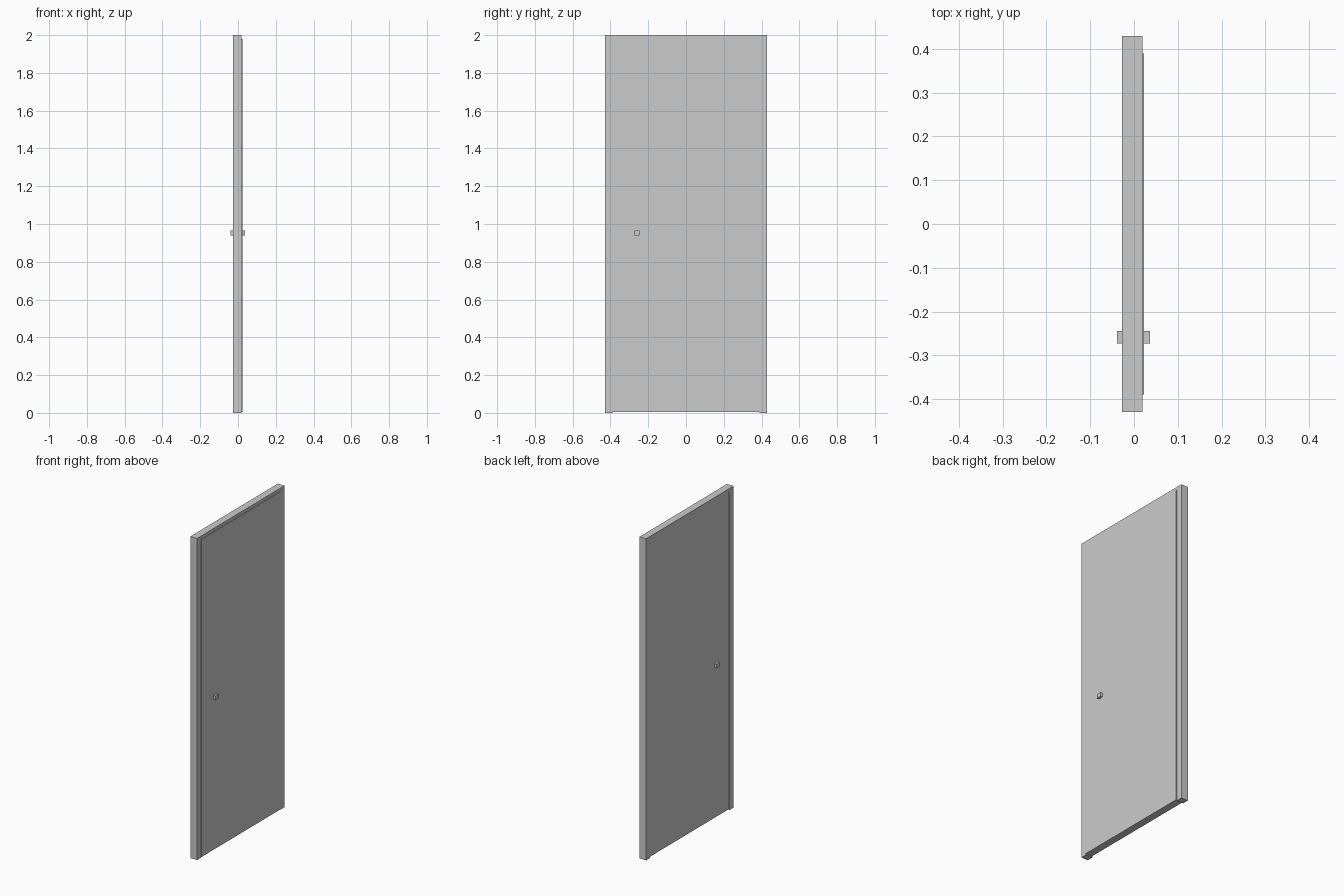
import bpy

cube = bpy.data.objects.get("Cube")
if cube:
    bpy.data.objects.remove(cube, do_unlink=True)

# One plain grey for the whole door
grey = bpy.data.materials.new("light_grey")
grey.use_nodes = True
tone = (0.6, 0.6, 0.6, 1)
grey.diffuse_color = tone
grey.node_tree.nodes["Principled BSDF"].inputs["Base Color"].default_value = tone


def box(name, low, high):
    """Add a box spanning two opposite corners."""
    centre = [(a + b) / 2 for a, b in zip(low, high)]
    bpy.ops.mesh.primitive_cube_add(size=1, location=centre)
    ob = bpy.context.object
    ob.name = name
    ob.scale = [b - a for a, b in zip(low, high)]
    bpy.ops.object.transform_apply(location=False, rotation=False, scale=True)
    ob.data.materials.append(grey)
    return ob


HALF_WIDTH, HEIGHT = 0.43, 2.0
LEAF_HALF, LEAF_TOP = 0.39, 1.98
BACK, FRONT = -0.027, 0.019

# Frame: two jambs and the head between them
for name, side in (("near_jamb", -1), ("far_jamb", 1)):
    y0, y1 = sorted((side * LEAF_HALF, side * HALF_WIDTH))
    box(name, (BACK, y0, 0), (FRONT, y1, HEIGHT))
box("frame_head", (BACK, -LEAF_HALF, LEAF_TOP), (FRONT, LEAF_HALF, HEIGHT))

# Leaf: proud of the frame on one face, set back on the other
box("door_leaf", (-0.023, -LEAF_HALF, 0.005), (0.023, LEAF_HALF, LEAF_TOP))

# Square knobs on both faces
box("outer_knob", (0.023, -0.273, 0.94), (0.037, -0.245, 0.965))
box("inner_knob", (-0.039, -0.273, 0.94), (-0.023, -0.245, 0.965))
